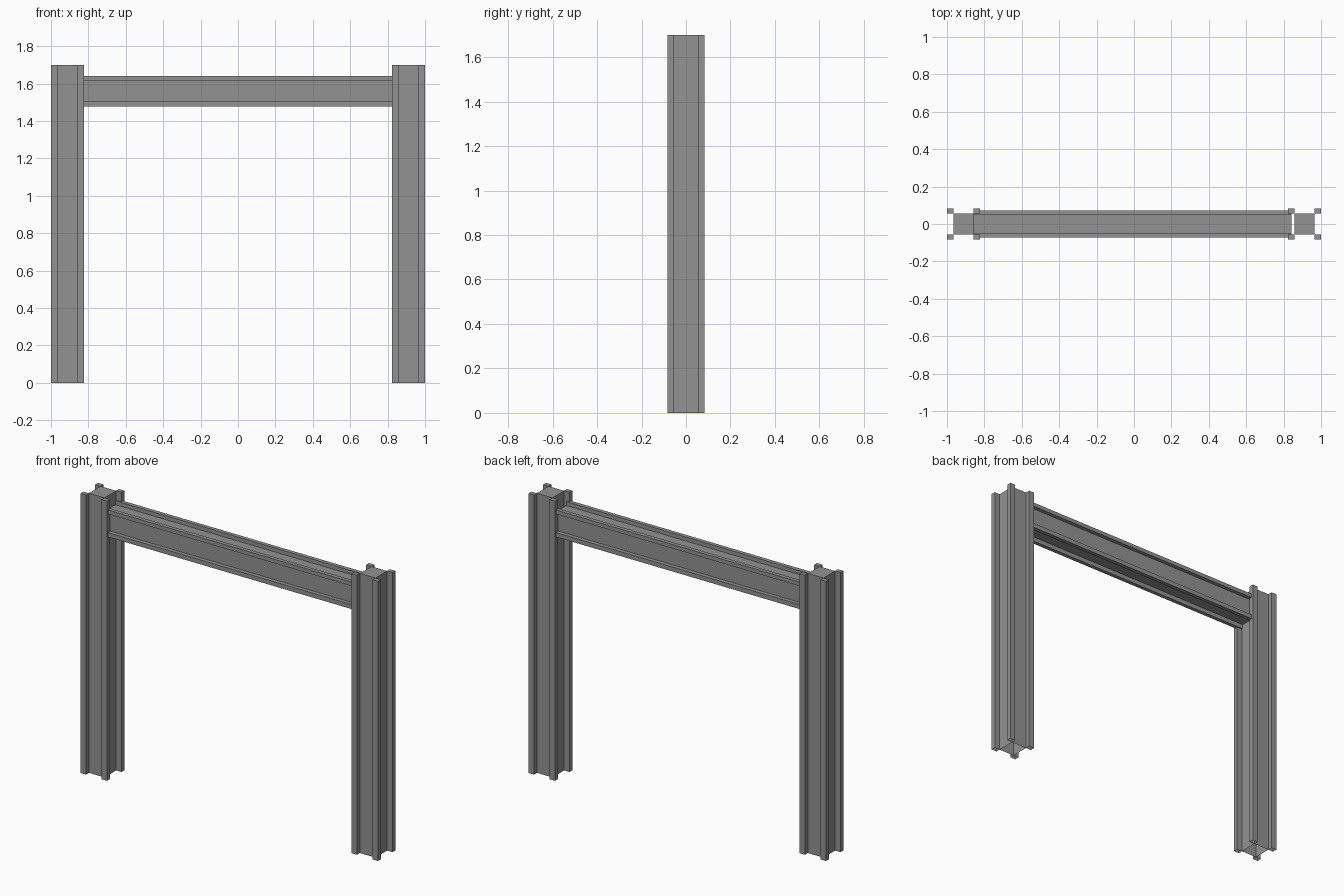
import bpy, bmesh
from mathutils import Matrix, Vector

if "Cube" in bpy.data.objects:
    bpy.data.objects.remove(bpy.data.objects["Cube"])

steel = bpy.data.materials.new("dark_grey")
steel.diffuse_color = (0.29, 0.29, 0.29, 1)
steel.use_nodes = True
steel.node_tree.nodes["Principled BSDF"].inputs["Base Color"].default_value = steel.diffuse_color


def add_box(bm, lo, hi):
    lo, hi = Vector(lo), Vector(hi)
    mat = Matrix.Translation((lo + hi) / 2) @ Matrix.Diagonal((*(hi - lo), 1))
    bmesh.ops.create_cube(bm, size=1, matrix=mat)


def grooved_bar(name, axis, span, u, v):
    """Bar along an axis: a core with four corner rails.
    u and v each list outer, inner, inner, outer cross-section stops."""
    bm = bmesh.new()

    def place(a, b, c):
        return (a, b, c) if axis == "X" else (b, c, a)

    # core in the middle cell, rails in the corner cells
    for i, j in ((1, 1), (0, 0), (0, 2), (2, 0), (2, 2)):
        add_box(bm, place(span[0], u[i], v[j]), place(span[1], u[i + 1], v[j + 1]))
    # the posts are open at the floor
    if axis == "Z":
        bm.normal_update()
        floor = [f for f in bm.faces if f.normal.z < -0.9]
        bmesh.ops.delete(bm, geom=floor, context="FACES")
    mesh = bpy.data.meshes.new(name)
    bm.to_mesh(mesh)
    bm.free()
    mesh.materials.append(steel)
    obj = bpy.data.objects.new(name, mesh)
    bpy.context.collection.objects.link(obj)
    return obj


# upright posts
stops_x = (-1.0, -0.964, -0.859, -0.823)
stops_y = (-0.084, -0.056, 0.056, 0.084)
grooved_bar("left_post", "Z", (0, 1.70), stops_x, stops_y)
grooved_bar("right_post", "Z", (0, 1.70), [-x for x in reversed(stops_x)], stops_y)

# crossbeam
grooved_bar("crossbeam", "X", (-0.859, 0.841),
            (-0.073, -0.049, 0.049, 0.073), (1.478, 1.505, 1.618, 1.642))
